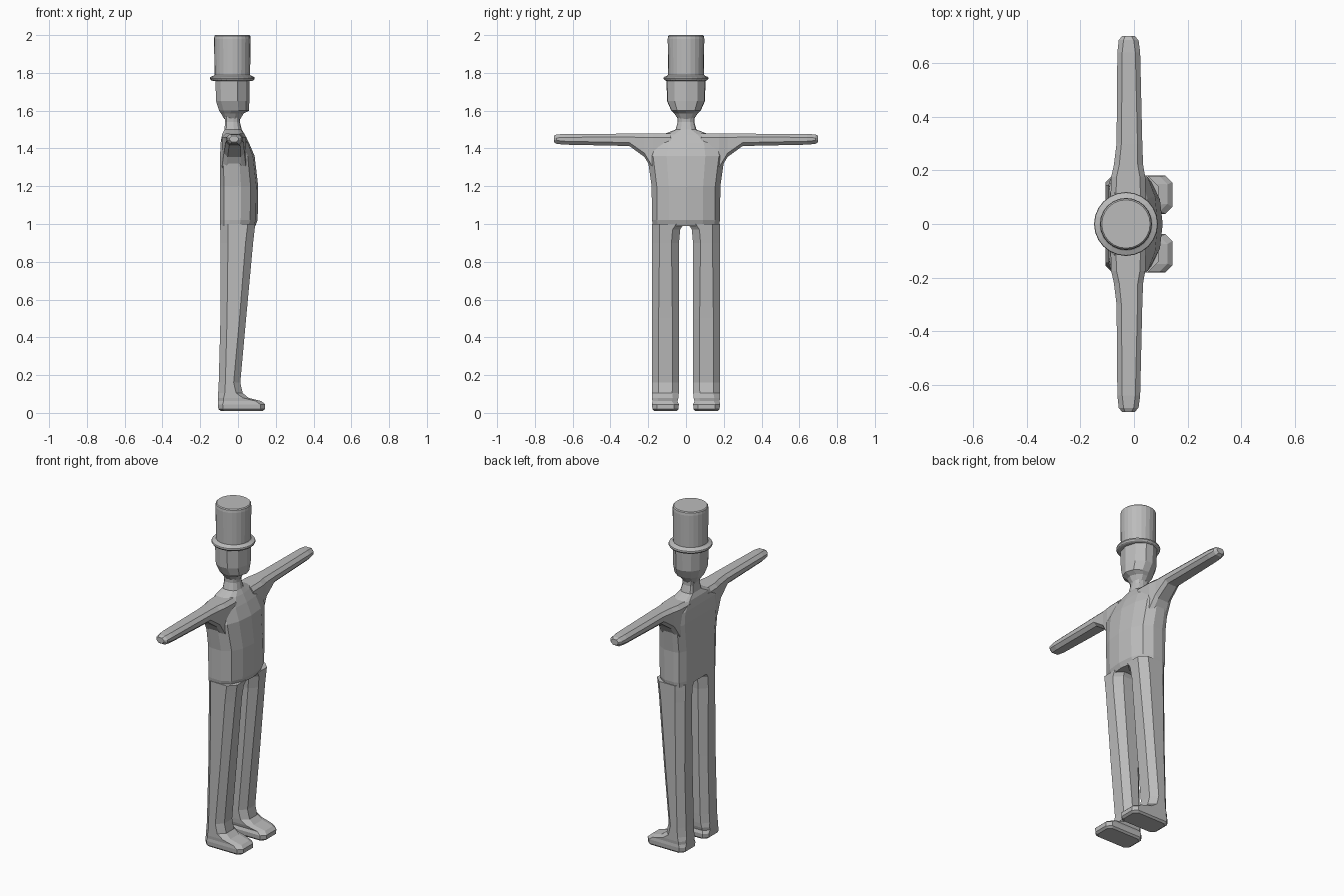
import bpy, bmesh, math

grey = bpy.data.materials.new("plain grey")
grey.diffuse_color = (0.5, 0.5, 0.5, 1)


def loft(name, rings):
    """Skin a list of equal-length point rings and cap both ends."""
    bm = bmesh.new()
    vs = [[bm.verts.new(p) for p in r] for r in rings]
    n = len(vs[0])
    for a, b in zip(vs, vs[1:]):
        for i in range(n):
            j = (i + 1) % n
            bm.faces.new((a[i], a[j], b[j], b[i]))
    bm.faces.new(vs[0][::-1])
    bm.faces.new(vs[-1])
    bmesh.ops.recalc_face_normals(bm, faces=bm.faces)
    me = bpy.data.meshes.new(name)
    bm.to_mesh(me)
    bm.free()
    me.materials.append(grey)
    ob = bpy.data.objects.new(name, me)
    bpy.context.collection.objects.link(ob)
    return ob


def body_ring(z, w, xb, xf, half):
    """Symmetric horizontal section; half = (depth, width) fractions, back to front tip."""
    left = [(xb + t * (xf - xb), w * s, z) for t, s in half]
    right = [(x, -y, z) for x, y, _ in left[-2::-1]]
    return left + right


def box_ring(a0, a1, b0, b1, c):
    """Rectangle with chamfered corners, in two axes."""
    p, q = c, c
    return [(a0 + p, b0), (a1 - p, b0), (a1, b0 + q), (a1, b1 - q),
            (a1 - p, b1), (a0 + p, b1), (a0, b1 - q), (a0, b0 + q)]


# Torso and neck: flat back, rounded belly
TORSO = [(0, .72), (.1, .95), (.25, 1), (.55, 1), (.8, .85), (.95, .5), (1, 0)]
loft("torso", [body_ring(*r, TORSO) for r in [
    (0.99, .175, -.094, .092), (1.02, .18, -.095, .104), (1.2, .182, -.095, .107),
    (1.36, .205, -.095, .088), (1.43, .19, -.092, .058), (1.475, .12, -.084, .035),
    (1.5, .055, -.072, .02), (1.54, .044, -.068, .01), (1.6, .046, -.072, .015)]])

# Head, with pointed chin
HEAD = [(0, .4), (.15, .8), (.4, 1), (.65, .97), (.9, .6), (1, 0)]
loft("head", [body_ring(*r, HEAD) for r in [
    (1.555, .042, -.072, .012), (1.585, .062, -.09, .03), (1.60, .078, -.1, .058),
    (1.65, .1, -.116, .06), (1.77, .104, -.12, .06)]])


# Hat: turned profile
def circle(z, r, n=24):
    return [(-.03 + r * math.cos(2 * math.pi * i / n),
             r * math.sin(2 * math.pi * i / n), z) for i in range(n)]


loft("hat", [circle(z, r) for z, r in [
    (1.758, .105), (1.762, .114), (1.77, .119), (1.778, .117), (1.785, .1),
    (1.79, .094), (1.98, .097), (1.995, .095), (2.0, .09)]])

for side, s in (("left", 1), ("right", -1)):
    # Leg and foot: stacked sections (z, back, front, inner, outer, chamfer)
    rings = []
    for z, x0, x1, y0, y1, c in [
            (.01, -.09, .13, .05, .168, .02), (.02, -.104, .143, .04, .178, .025),
            (.045, -.106, .143, .038, .18, .025), (.062, -.106, .125, .045, .178, .03),
            (.08, -.106, .055, .04, .18, .03), (.105, -.105, .025, .038, .18, .035),
            (.16, -.102, .012, .037, .18, .035), (.5, -.093, .043, .037, .18, .035),
            (.9, -.093, .08, .037, .18, .04), (.97, -.094, .088, .031, .18, .04),
            (1.0, -.094, .092, .012, .18, .04)]:
        rings.append([(x, s * y, z) for x, y in box_ring(x0, x1, y0, y1, c)])
    loft(side + "_leg", rings)

    # Arm: sections along y (y, back, front, bottom, top, chamfer)
    rings = []
    for y, x0, x1, z0, z1, c in [
            (.08, -.088, .045, 1.28, 1.478, .02), (.175, -.085, .042, 1.28, 1.478, .02),
            (.22, -.075, .034, 1.355, 1.478, .02), (.3, -.065, .031, 1.413, 1.478, .018),
            (.64, -.062, .023, 1.42, 1.477, .018), (.685, -.057, .017, 1.424, 1.474, .018),
            (.7, -.045, .003, 1.434, 1.466, .012)]:
        rings.append([(x, s * y, z) for x, z in box_ring(x0, x1, z0, z1, c)])
    loft(side + "_arm", rings)
